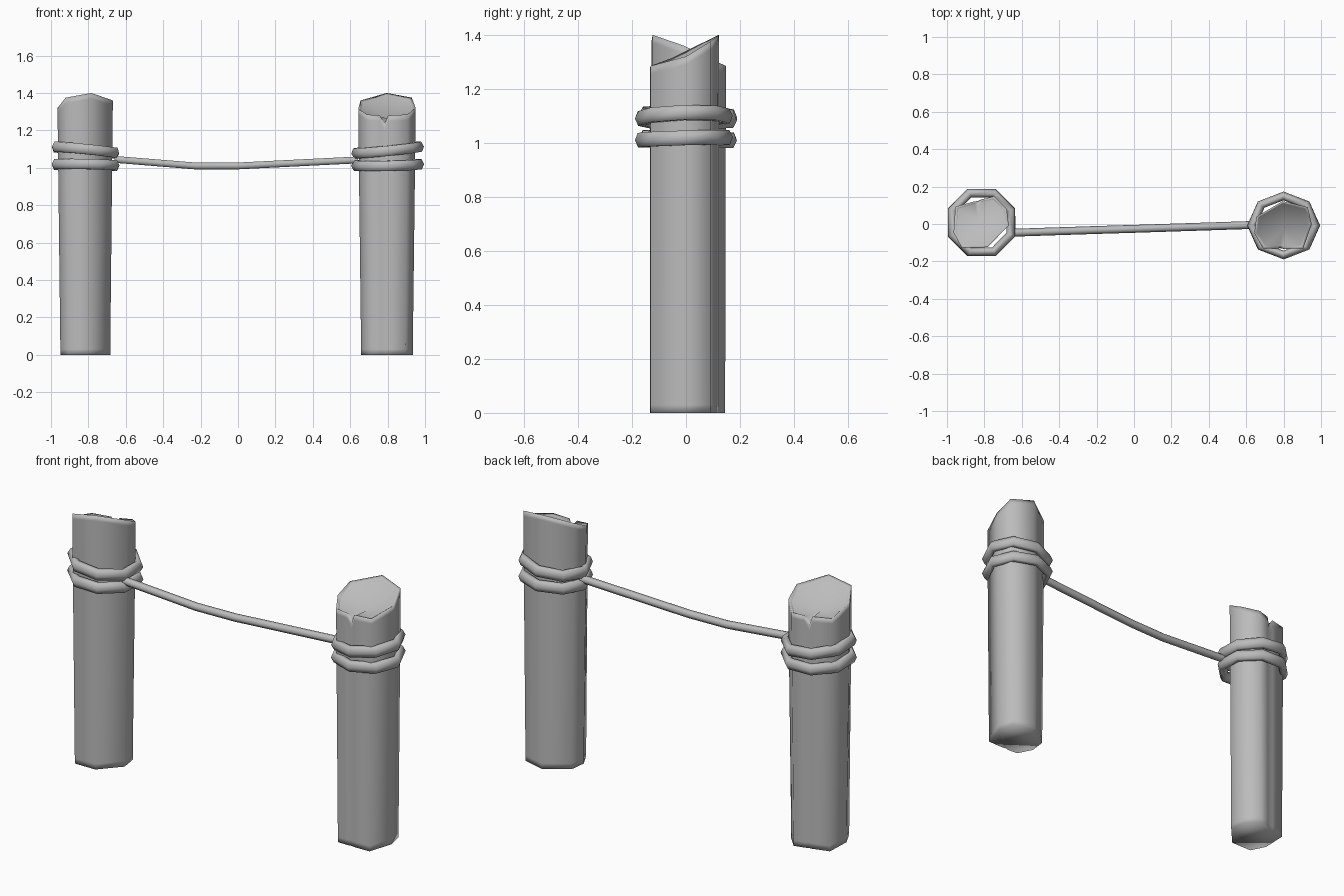
import bpy
import bmesh
import math
from mathutils import Matrix, Vector

if "Cube" in bpy.data.objects:
    bpy.data.objects.remove(bpy.data.objects["Cube"], do_unlink=True)


def make_material(name, value):
    mat = bpy.data.materials.new(name)
    mat.use_nodes = True
    colour = (value, value, value, 1)
    mat.diffuse_color = colour
    mat.node_tree.nodes["Principled BSDF"].inputs["Base Color"].default_value = colour
    return mat


GREY = make_material("plain grey", 0.5)

# Slanted rim of a post: x, y, height; the low front edge holds a split
RIM = [(0.155, 0.0, 1.32), (0.134, 0.09, 1.375), (0.0, 0.122, 1.4),
       (-0.14, 0.04, 1.36), (-0.152, -0.05, 1.315), (-0.105, -0.131, 1.285),
       (-0.037, -0.133, 1.28), (-0.015, -0.129, 1.22), (0.007, -0.133, 1.28),
       (0.11, -0.131, 1.285)]


def build_post(name, location, turn):
    bm = bmesh.new()

    def ring(height, scale_x=1.0, scale_y=1.0):
        return [bm.verts.new((x * scale_x, y * scale_y, height(z))) for x, y, z in RIM]

    # Foot, two holding loops, outer rim and inner rim, from the ground up
    rings = [ring(lambda z: 0, 0.9), ring(lambda z: 0.03, 0.9),
             ring(lambda z: z - 0.03), ring(lambda z: z),
             ring(lambda z: max(z, 1.25) - 0.01, 0.9, 0.9)]
    hollow = bm.verts.new((0.01, -0.02, 1.265))
    n = len(RIM)
    for low, high in zip(rings, rings[1:]):
        for i in range(n):
            j = (i + 1) % n
            bm.faces.new((low[i], low[j], high[j], high[i]))
    for i in range(n):
        bm.faces.new((rings[-1][i], rings[-1][(i + 1) % n], hollow))
    bm.faces.new(rings[0][::-1])
    bmesh.ops.recalc_face_normals(bm, faces=bm.faces)
    for f in bm.faces:
        f.smooth = True
    # Crisp edge between the rim and the hollow
    for e in bm.edges:
        if all(v in rings[-1] for v in e.verts):
            e.smooth = False
    mesh = bpy.data.meshes.new(name)
    bm.to_mesh(mesh)
    bm.free()
    mesh.materials.append(GREY)
    ob = bpy.data.objects.new(name, mesh)
    bpy.context.collection.objects.link(ob)
    ob.location = location
    ob.rotation_euler.z = turn


def build_coil(name, location, tilt, turn, spin, depth):
    bpy.ops.mesh.primitive_torus_add(
        major_segments=8, minor_segments=6, major_radius=0.17, minor_radius=0.025,
        location=location, rotation=(0.03, tilt, turn))
    ob = bpy.context.object
    ob.name = name
    ob.data.transform(Matrix.Rotation(spin, 4, "Z"))
    ob.scale = (1, depth, 1.25)
    ob.data.materials.append(GREY)
    bpy.ops.object.shade_smooth_by_angle(angle=math.radians(65))


# Two posts, the second turned a little over half way, each with two rope coils
build_post("left_post", (0.795, 0, 0), 0)
build_post("right_post", (-0.815, -0.006, 0), math.radians(195))
for side, x, y, turn, spin, depth in (("left", 0.8, -0.008, 0, 0, 0.93),
                                      ("right", -0.815, 0.008, math.pi, math.pi / 8, 1)):
    build_coil(side + "_upper_coil", (x, y, 1.095), -0.1, turn, spin, depth)
    build_coil(side + "_lower_coil", (x, y, 1.015), -0.02, turn, spin, depth)

# Sagging rope between the posts
curve = bpy.data.curves.new("hanging_rope", "CURVE")
curve.dimensions = "3D"
curve.bevel_depth = 0.021
curve.bevel_resolution = 1
curve.use_fill_caps = True
path = [(-0.66, -0.047, 1.045), (-0.23, -0.033, 1.01), (0, -0.026, 1.01),
        (0.64, -0.005, 1.042)]
spline = curve.splines.new("POLY")
spline.points.add(len(path) - 1)
for point, co in zip(spline.points, path):
    point.co = Vector(co).to_4d()
curve.materials.append(GREY)
rope = bpy.data.objects.new("hanging_rope", curve)
bpy.context.collection.objects.link(rope)
bpy.ops.object.select_all(action="DESELECT")
rope.select_set(True)
bpy.context.view_layer.objects.active = rope
bpy.ops.object.convert(target="MESH")
bpy.ops.object.shade_smooth_by_angle(angle=math.radians(65))
